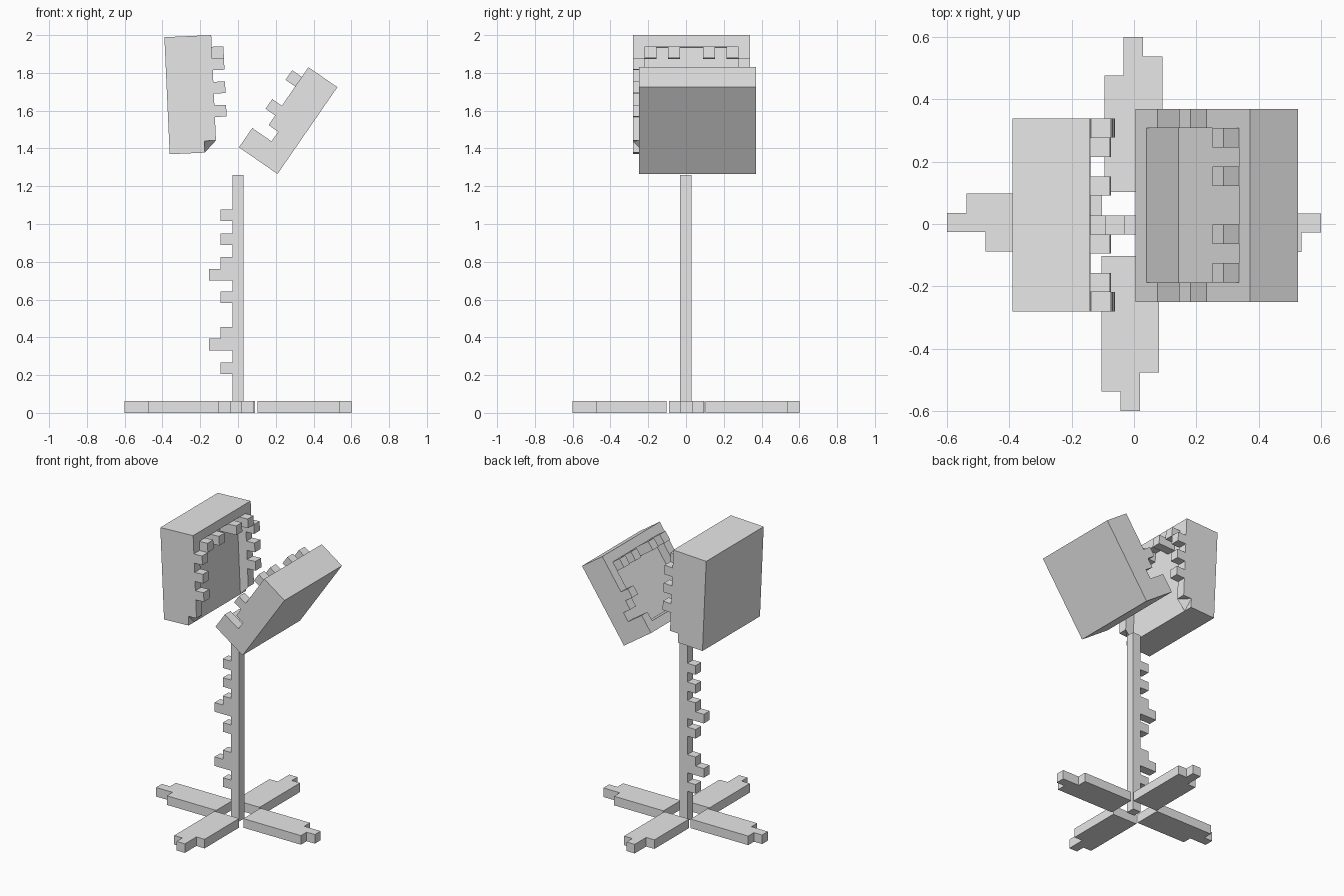
import bpy, bmesh, math
from mathutils import Vector

cube = bpy.data.objects.get("Cube")
if cube:
    bpy.data.objects.remove(cube, do_unlink=True)

U = 0.062  # block size that every part is measured in

grey = bpy.data.materials.new("plain_grey")
grey.use_nodes = True
grey.diffuse_color = (0.8, 0.8, 0.8, 1)
grey.node_tree.nodes["Principled BSDF"].inputs["Base Color"].default_value = (0.8, 0.8, 0.8, 1)


def prism(name, outline, lo, hi, place):
    """Extrude a 2D outline from lo to hi; place(a, b, c) gives the 3D point."""
    bm = bmesh.new()
    ends = [[bm.verts.new(place(a, b, c)) for a, b in outline] for c in (lo, hi)]
    n = len(outline)
    bm.faces.new(ends[0])
    bm.faces.new(ends[1][::-1])
    for i in range(n):
        j = (i + 1) % n
        bm.faces.new((ends[0][i], ends[1][i], ends[1][j], ends[0][j]))
    finish(name, bm)


def finish(name, bm):
    bmesh.ops.recalc_face_normals(bm, faces=bm.faces)
    me = bpy.data.meshes.new(name)
    bm.to_mesh(me)
    bm.free()
    me.materials.append(grey)
    bpy.context.collection.objects.link(bpy.data.objects.new(name, me))


def rect(a0, a1, b0, b1):
    return [(a0, b0), (a1, b0), (a1, b1), (a0, b1)]


def jaw_frame(corner, angle, y0):
    """Jaw space in blocks: t runs down the open face, n points out of it, y across."""
    t = Vector((math.sin(angle), 0, -math.cos(angle)))
    n = Vector((-t.z, 0, t.x))
    if corner.x > 0:
        n = -n
    return lambda a, b, c: corner + U * (a * t + b * n) + Vector((0, y0 + U * c, 0))


def jaw(name, place, length, depth, wall):
    prism(name + "_plate", rect(0, length, -depth, -1), 0, 10, place)
    prism(name + "_top_rim", rect(0, 1, -1, 0), 0, 10, place)
    for side, y in (("front", 0), ("back", 9)):
        prism(f"{name}_{side}_wall", wall, y, y + 1, place)
    for i, y in enumerate((1, 3, 6, 8)):
        prism(f"{name}_top_tooth_{i + 1}", rect(1, 2, -1, 1), y, y + 1, place)


# Upright jaw: toothed side walls, open at the bottom
upright = jaw_frame(Vector((-0.142, 0, 2.0)), math.radians(2.6), -0.281)
wall = [(1, -1), (1, 0)]
for t in (2, 4, 6):
    wall += [(t, 0), (t, 1), (t + 1, 1), (t + 1, 0)]
wall += [(9, 0), (9, -1)]
jaw("upright_jaw", upright, 10, 4, wall)

# Slanted corner at the foot of each side wall
for side, y_out, y_in in (("front", 0, 1), ("back", 10, 9)):
    bm = bmesh.new()
    v = [bm.verts.new(upright(*p)) for p in
         ((9, -1, y_out), (9, -1, y_in), (9, 0, y_in), (10, -1, y_in))]
    for tri in ((0, 1, 2), (0, 2, 3), (0, 3, 1), (1, 3, 2)):
        bm.faces.new([v[i] for i in tri])
    finish(f"upright_jaw_{side}_corner", bm)

# Leaning jaw: one side tooth, a gap, then a raised lip at the bottom
leaning = jaw_frame(Vector((0.373, 0, 1.83)), math.radians(-34.6), -0.25)
jaw("leaning_jaw", leaning, 9, 3,
    [(1, -1), (1, 0), (4, 0), (4, 1), (5, 1), (5, 0), (6, 0), (6, -1)])
prism("leaning_jaw_lip", rect(8, 9, -1, 1), 0, 10, leaning)
for side, y in (("front", 0), ("back", 9)):
    prism(f"leaning_jaw_{side}_lip_end", rect(7, 8, -1, 1), y, y + 1, leaning)

# Stem with thorns of one or two blocks, cut as a single outline
stem = [(0.03, 0), (0.03, 1.26), (-0.03, 1.26)]
for top, steps in ((1.078, (1,)), (0.95, (1,)), (0.825, (1, 2)),
                   (0.643, (1,)), (0.455, (1, 2)), (0.267, (1,))):
    for i, reach in enumerate(steps):
        x = -0.03 - reach * U
        if i == 0:
            stem.append((-0.03, top))
        stem += [(x, top - i * U), (x, top - (i + 1) * U)]
    stem.append((-0.03, top - len(steps) * U))
stem.append((-0.03, 0))
prism("stem", stem, -0.033, 0.028, lambda a, b, c: Vector((a, c, b)))

# Four stepped feet, each a quarter turn from the last
foot = [(-0.093, 0.103), (0.093, 0.103), (0.093, 0.538), (0.031, 0.538),
        (0.031, 0.6), (-0.031, 0.6), (-0.031, 0.476), (-0.093, 0.476)]
for i, (name, shift) in enumerate((("back", (-0.002, 0)), ("right", (0, 0.005)),
                                   ("front", (-0.012, 0)), ("left", (0, 0.003)))):
    c, s = round(math.cos(i * math.pi / 2)), round(math.sin(i * math.pi / 2))
    prism(f"{name}_foot", foot, 0, U,
          lambda a, b, z: Vector((c * a - s * b + shift[0], s * a + c * b + shift[1], z)))
